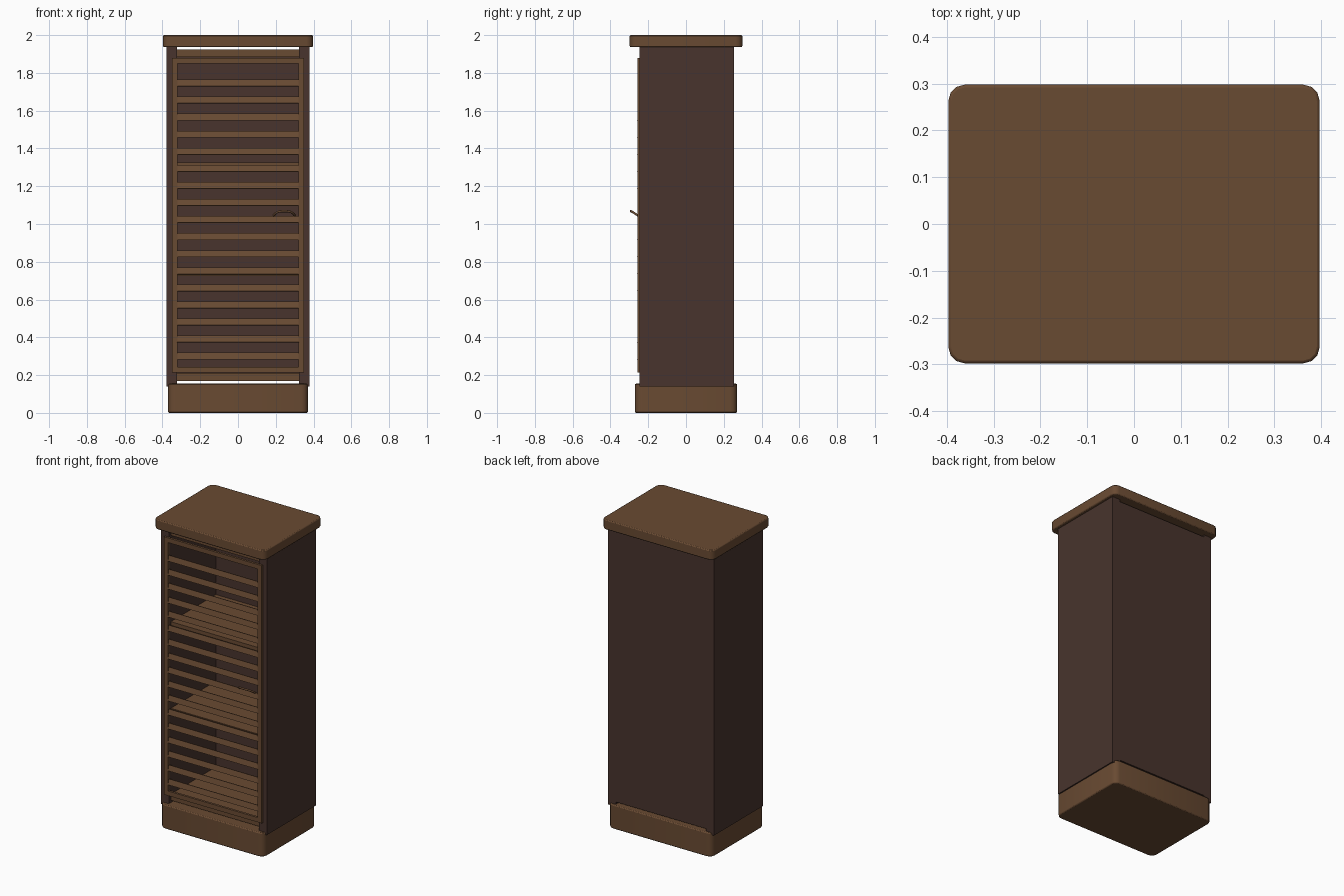
import bpy, bmesh, math
from mathutils import Matrix

if "Cube" in bpy.data.objects:
    bpy.data.objects.remove(bpy.data.objects["Cube"])


def material(name, rgb):
    m = bpy.data.materials.new(name)
    m.diffuse_color = (*rgb, 1)
    m.use_nodes = True
    m.node_tree.nodes["Principled BSDF"].inputs["Base Color"].default_value = m.diffuse_color
    return m


BROWN = material("warm brown wood", (0.141, 0.069, 0.032))
DARK = material("dark brown wood", (0.065, 0.034, 0.026))


def box(name, x, y, z, mat, corner=0.0, edge=0.0, tilt=0.0):
    """Box from (min, max) ranges; corner rounds upright edges, edge softens the rims."""
    size = [b - a for a, b in (x, y, z)]
    mesh = bpy.data.meshes.new(name)
    bm = bmesh.new()
    bmesh.ops.create_cube(bm, size=1, matrix=Matrix.Diagonal((*size, 1)))
    if corner:
        upright = [e for e in bm.edges
                   if abs(e.verts[0].co.z - e.verts[1].co.z) > size[2] * 0.5]
        bmesh.ops.bevel(bm, geom=upright, offset=corner, segments=3,
                        profile=0.5, affect='EDGES')
    bm.to_mesh(mesh)
    bm.free()
    mesh.materials.append(mat)
    ob = bpy.data.objects.new(name, mesh)
    bpy.context.collection.objects.link(ob)
    ob.location = [(a + b) / 2 for a, b in (x, y, z)]
    ob.rotation_euler.x = tilt
    if edge:
        bev = ob.modifiers.new("soft rim", 'BEVEL')
        bev.width, bev.segments, bev.limit_method = edge, 2, 'ANGLE'
        bev.angle_limit = math.radians(50)
        bpy.ops.object.select_all(action='DESELECT')
        ob.select_set(True)
        bpy.context.view_layer.objects.active = ob
        bpy.ops.object.shade_smooth_by_angle(angle=math.radians(50))
    return ob


# Plinth and overhanging top
box("base", (-0.37, 0.37), (-0.27, 0.27), (0, 0.155), BROWN, 0.035, 0.006)
box("top_slab", (-0.397, 0.397), (-0.298, 0.298), (1.937, 2.0), BROWN, 0.035, 0.006)

# Carcass: two sides and a back, leaving thin slots above and below the back
for side, s in (("left", -1), ("right", 1)):
    box(side + "_side_panel", tuple(sorted((s * 0.323, s * 0.378))),
        (-0.245, 0.255), (0.14, 1.937), DARK)
box("back_panel", (-0.323, 0.323), (0.235, 0.255), (0.17, 1.923), DARK)

# Interior boards
for name, z in (("bottom_board", 0.17), ("lower_shelf", 0.725),
                ("upper_shelf", 1.285), ("top_board", 1.883)):
    box(name, (-0.323, 0.323), (-0.225, 0.235), (z, z + 0.04), BROWN)

# Door frame
DY = (-0.258, -0.243)
for side, s in (("left", -1), ("right", 1)):
    box(side + "_door_stile", tuple(sorted((s * 0.32, s * 0.35))), DY, (0.213, 1.88), BROWN)
for name, z in (("bottom_door_rail", 0.213), ("top_door_rail", 1.85)):
    box(name, (-0.32, 0.32), DY, (z, z + 0.03), BROWN)

# Louvre slats
for i in range(17):
    z = 0.30 + i * 0.0904
    box(f"door_slat_{i + 1}", (-0.322, 0.322), (-0.254, -0.246),
        (z - 0.018, z + 0.018), BROWN, tilt=math.radians(-15))

# Curved door handle
curve = bpy.data.curves.new("door_handle", 'CURVE')
curve.dimensions = '3D'
curve.bevel_depth, curve.bevel_resolution, curve.resolution_u = 0.006, 2, 6
path = [(0.188, -0.255, 1.045), (0.21, -0.282, 1.063), (0.245, -0.292, 1.068),
        (0.28, -0.282, 1.063), (0.302, -0.255, 1.045)]
spline = curve.splines.new('BEZIER')
spline.bezier_points.add(len(path) - 1)
for p, co in zip(spline.bezier_points, path):
    p.co = co
    p.handle_left_type = p.handle_right_type = 'AUTO'
curve.use_fill_caps = True
curve.materials.append(BROWN)
bpy.context.collection.objects.link(bpy.data.objects.new("door_handle", curve))
